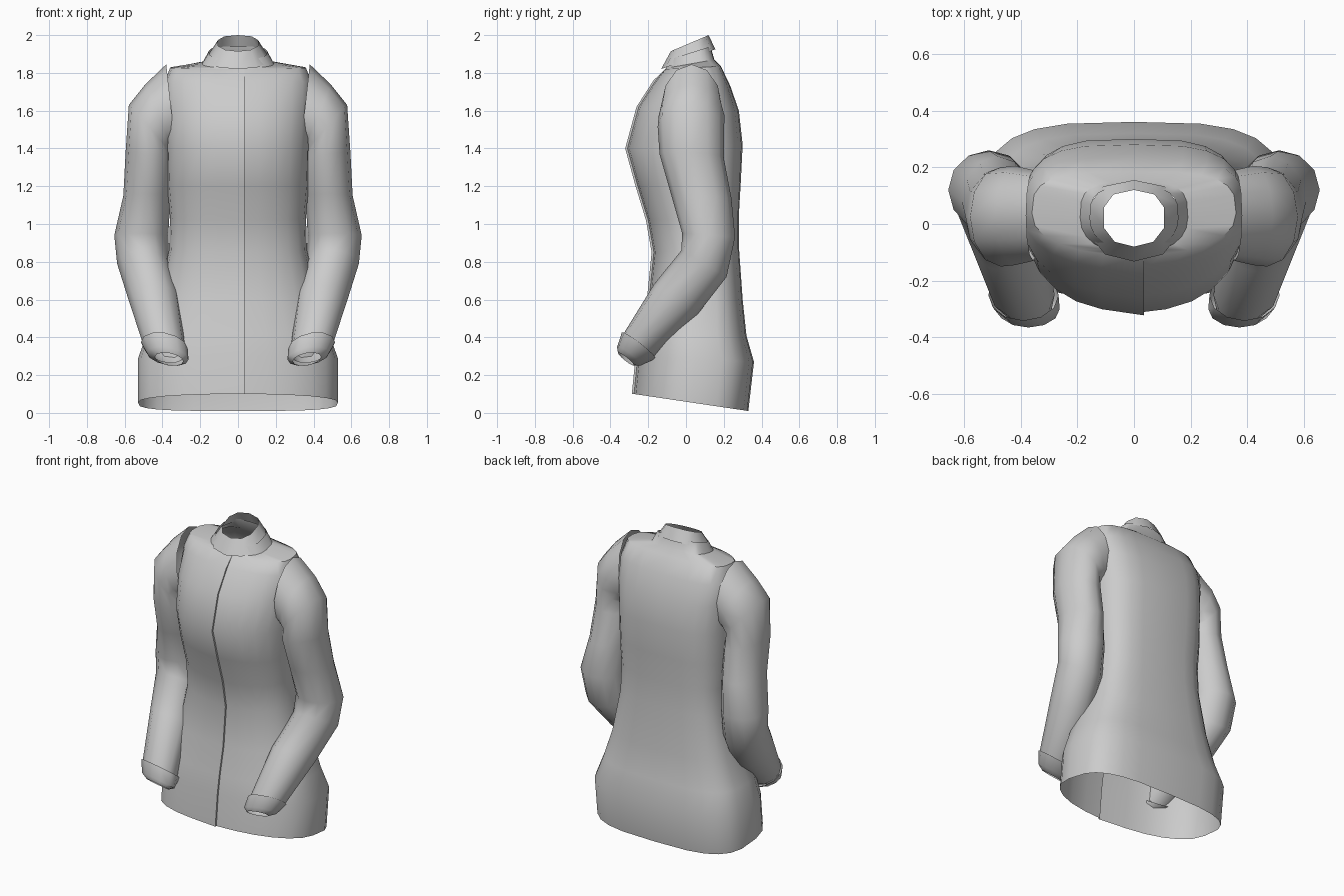
import bpy
import math
from mathutils import Vector

cube = bpy.data.objects.get("Cube")
if cube:
    bpy.data.objects.remove(cube, do_unlink=True)

cloth = bpy.data.materials.new("light_grey_cloth")
cloth.use_nodes = True
GREY = (0.6, 0.6, 0.6, 1)
cloth.diffuse_color = GREY
cloth.node_tree.nodes["Principled BSDF"].inputs["Base Color"].default_value = GREY


def loft(name, rings):
    """Skin a list of closed rings, leaving both ends open."""
    n = len(rings[0])
    faces = []
    for r in range(len(rings) - 1):
        for i in range(n):
            j = (i + 1) % n
            faces.append((r * n + i, r * n + j, (r + 1) * n + j, (r + 1) * n + i))
    mesh = bpy.data.meshes.new(name)
    mesh.from_pydata([p for ring in rings for p in ring], [], faces)
    mesh.materials.append(cloth)
    obj = bpy.data.objects.new(name, mesh)
    bpy.context.collection.objects.link(obj)
    bpy.ops.object.select_all(action='DESELECT')
    obj.select_set(True)
    bpy.context.view_layer.objects.active = obj
    bpy.ops.object.mode_set(mode='EDIT')
    bpy.ops.mesh.select_all(action='SELECT')
    bpy.ops.mesh.normals_make_consistent(inside=False)
    bpy.ops.object.mode_set(mode='OBJECT')
    bpy.ops.object.shade_smooth_by_angle(angle=math.radians(50))
    return obj


def power(v, e):
    return math.copysign(abs(v) ** e, v)


def body_ring(width, front, back, z_front, z_back, count=24, box=0.6, lap=0.0):
    """Level or slanted ring; the back is squarer than the front."""
    mid, half = (front + back) / 2, (back - front) / 2
    ring = []
    for i in range(count):
        a = 2 * math.pi * i / count - math.pi / 2
        e = box if math.sin(a) > 0 else 0.9
        x, s = width * power(math.cos(a), e), power(math.sin(a), e)
        z = z_front + (z_back - z_front) * (s + 1) / 2
        ring.append((x, mid + half * s, z))
    if lap:
        # Front closure: one edge laps over the other
        x, y, z = ring[0]
        ring[0] = (0.035, y, z)
        ring.append((0.035, y - lap, z))
    return ring


def tube_ring(centre, out, fore, side, count=12):
    c, u, v = Vector(centre), Vector(out), Vector(fore)
    ring = []
    for i in range(count):
        a = 2 * math.pi * i / count
        p = c + u * math.cos(a) + v * math.sin(a)
        ring.append((p.x * side, p.y, p.z))
    return ring


# Torso: half width, front y, back y, front z, back z
torso = [
    (0.53, -0.275, 0.33, 0.10, 0.01),
    (0.53, -0.255, 0.36, 0.30, 0.27),
    (0.485, -0.235, 0.32, 0.42, 0.41),
    (0.42, -0.195, 0.30, 0.60, 0.60),
    (0.365, -0.17, 0.28, 0.85, 0.88),
    (0.36, -0.20, 0.28, 1.02, 1.05),
    (0.375, -0.255, 0.29, 1.20, 1.22),
    (0.38, -0.31, 0.30, 1.40, 1.42),
    (0.39, -0.25, 0.28, 1.62, 1.60),
    (0.39, -0.16, 0.235, 1.76, 1.73),
    (0.36, -0.11, 0.185, 1.82, 1.835),
    (0.19, -0.105, 0.15, 1.825, 1.87),
    (0.155, -0.09, 0.13, 1.87, 1.94),
]
loft("jacket_body", [body_ring(*t, lap=0.012 if i < 10 else 0.001)
                     for i, t in enumerate(torso)])

# Stand-up collar
loft("collar", [
    body_ring(0.165, -0.132, 0.155, 1.82, 1.925, 10, 0.8),
    body_ring(0.11, -0.08, 0.12, 1.915, 2.0, 10, 0.8),
])

# Sleeve sections: centre, outward half axis, forward half axis
sleeve = [
    ((0.355, 0.03, 1.62), (0.025, 0, 0.225), (0, -0.16, 0)),
    ((0.42, 0.03, 1.57), (0.07, 0, 0.17), (0, -0.175, 0)),
    ((0.47, 0.025, 1.505), (0.108, 0, 0.125), (0, -0.175, 0.01)),
    ((0.47, 0.03, 1.36), (0.125, 0, 0.02), (0, -0.17, 0.01)),
    ((0.482, 0.08, 1.15), (0.125, 0, 0), (0, -0.16, 0.01)),
    ((0.512, 0.12, 0.94), (0.143, 0, 0), (0, -0.14, 0.01)),
    ((0.5, 0.095, 0.79), (0.14, 0, 0), (0, -0.12, 0.07)),
    ((0.445, -0.055, 0.6), (0.135, 0, 0), (0, -0.115, 0.08)),
    ((0.393, -0.25, 0.36), (0.113, 0, 0.015), (0, -0.08, 0.06)),
    ((0.375, -0.3, 0.305), (0.085, 0, 0.01), (0, -0.055, 0.04)),
]
cuff = [
    ((0.39, -0.25, 0.357), (0.124, 0, 0.018), (0, -0.09, 0.068)),
    ((0.372, -0.3, 0.3), (0.11, 0, 0.018), (0, -0.065, 0.048)),
    ((0.365, -0.318, 0.285), (0.075, 0, 0.012), (0, -0.042, 0.032)),
]
for label, side in (("left", 1), ("right", -1)):
    loft(label + "_sleeve", [tube_ring(*s, side) for s in sleeve])
    loft(label + "_cuff", [tube_ring(*s, side) for s in cuff])
